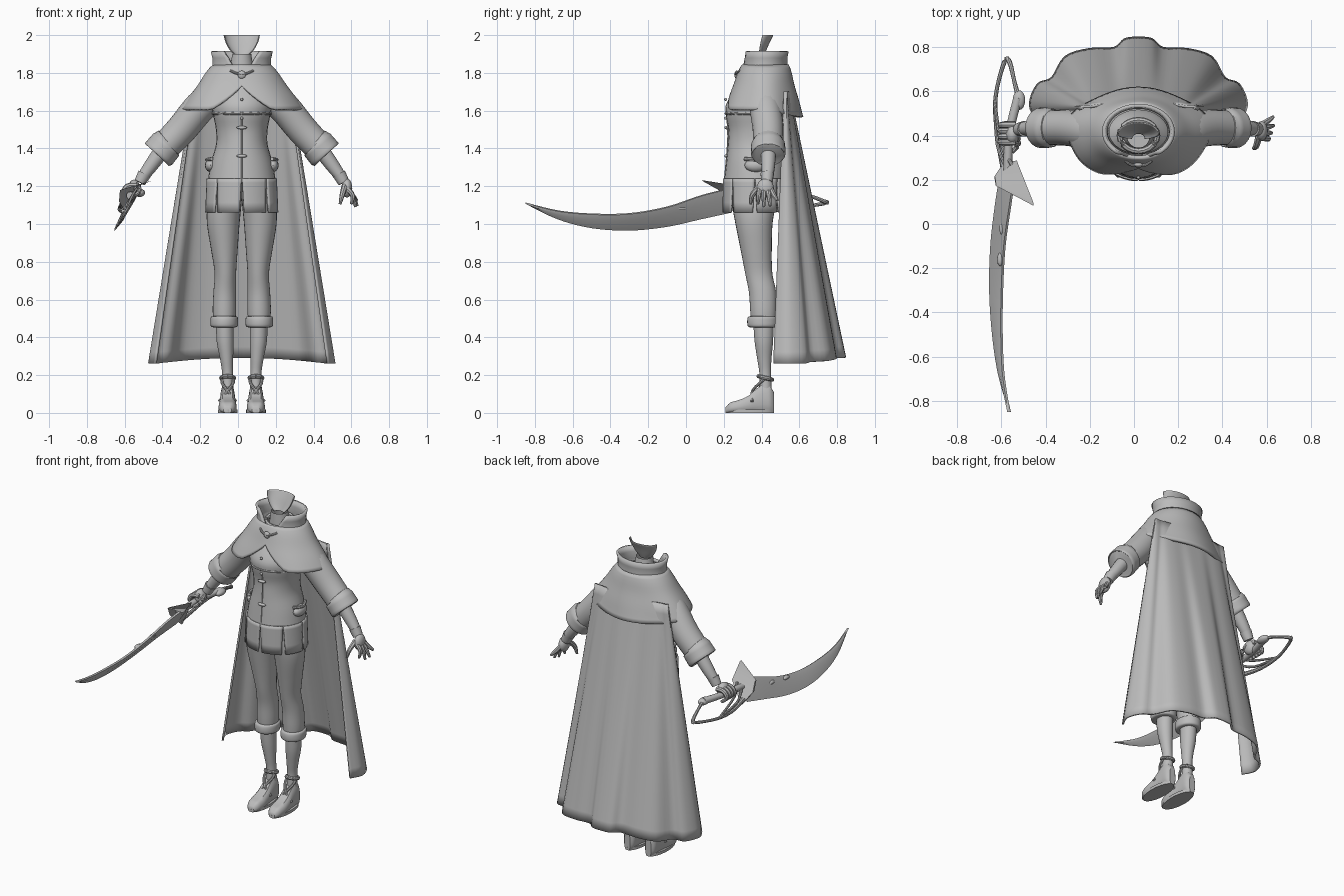
import bpy, bmesh
from math import sin, cos, pi, radians
from mathutils import Vector

cube = bpy.data.objects.get("Cube")
if cube:
    bpy.data.objects.remove(cube)

GREY = bpy.data.materials.new("plain_grey")
GREY.use_nodes = True
GREY.diffuse_color = (0.5, 0.5, 0.5, 1)
GREY.node_tree.nodes["Principled BSDF"].inputs["Base Color"].default_value = (0.5, 0.5, 0.5, 1)
CX = 0.02          # body centre line
parts = []


def finish(name, bm, thick=0, offset=0):
    bmesh.ops.recalc_face_normals(bm, faces=bm.faces[:])
    mesh = bpy.data.meshes.new(name)
    bm.to_mesh(mesh)
    bm.free()
    mesh.materials.append(GREY)
    ob = bpy.data.objects.new(name, mesh)
    bpy.context.collection.objects.link(ob)
    if thick:
        mod = ob.modifiers.new("thickness", 'SOLIDIFY')
        mod.thickness, mod.offset = thick, offset
    parts.append(ob)
    return ob


def spline(pts, sub=4):
    """Smooth curve through points of any dimension."""
    pts = [Vector(p) for p in pts]
    out = []
    for i in range(len(pts) - 1):
        a, b, c, d = pts[max(i - 1, 0)], pts[i], pts[i + 1], pts[min(i + 2, len(pts) - 1)]
        for k in range(sub):
            t = k / sub
            out.append(b + (c - a) * (t / 2) + (a - b * 2.5 + c * 2 - d / 2) * t * t
                       + (b * 1.5 - a / 2 - c * 1.5 + d / 2) * t ** 3)
    return out + [pts[-1]]


def loft(name, rings, closed=True, caps=True, thick=0, offset=0):
    bm = bmesh.new()
    rows = [[bm.verts.new(p) for p in r] for r in rings]
    n = len(rows[0])
    for a, b in zip(rows, rows[1:]):
        for i in range(n if closed else n - 1):
            j = (i + 1) % n
            bm.faces.new((a[i], a[j], b[j], b[i]))
    if closed and caps:
        bm.faces.new(rows[0])
        bm.faces.new(rows[-1])
    return finish(name, bm, thick, offset)


def oval(cx, cy, z, rx, ry, n=28):
    return [Vector((cx + rx * sin(2 * pi * i / n), cy - ry * cos(2 * pi * i / n), z)) for i in range(n)]


def column(name, profile, side=0, caps=True):
    """Stack of ovals: (z, offset from centre line, y, rx, ry)."""
    return loft(name, [oval(CX + side * o, y, z, rx, ry) for z, o, y, rx, ry in
                       [tuple(v) for v in spline([Vector(p) for p in profile])]], caps=caps)


def tube(name, pts, radii, n=10, flat=1.0, sub=4):
    """Round tube; radii are spread evenly along the path."""
    path = spline(pts, sub)
    rings = []
    for i, p in enumerate(path):
        d = (path[min(i + 1, len(path) - 1)] - path[max(i - 1, 0)]).normalized()
        u = d.cross(Vector((0, 1, 0)) if abs(d.y) < 0.8 else Vector((0, 0, 1))).normalized()
        w = d.cross(u)
        f = i / (len(path) - 1) * (len(radii) - 1)
        k = min(int(f), len(radii) - 2)
        r = radii[k] + (radii[k + 1] - radii[k]) * (f - k)
        rings.append([p + u * r * flat * cos(2 * pi * j / n) + w * r * sin(2 * pi * j / n) for j in range(n)])
    return loft(name, rings)


def ball(name, at, size):
    bm = bmesh.new()
    bmesh.ops.create_uvsphere(bm, u_segments=16, v_segments=10, radius=1)
    for v in bm.verts:
        v.co = Vector(at) + Vector([c * s for c, s in zip(v.co, size)])
    return finish(name, bm)


def band(name, cx, cy, z, rx, ry, r, tilt=0):
    pts = [p + Vector((0, 0, tilt * (p.y - cy))) for p in oval(cx, cy, z, rx, ry, 20)]
    return tube(name, pts + [pts[0]], [r, r], 8, sub=1)


# Fitted torso
column("tunic_body", [(1.80, 0, .41, .08, .07), (1.72, 0, .39, .15, .12), (1.64, 0, .37, .16, .155),
                      (1.58, 0, .365, .152, .155), (1.50, 0, .37, .137, .145), (1.42, 0, .37, .137, .148),
                      (1.32, 0, .37, .165, .158), (1.22, 0, .365, .181, .164)])
band("bust_seam", CX, .365, 1.585, .15, .153, .008)
for z in (1.51, 1.36):
    ball("toggle", (CX, .215, z), (.028, .012, .009))
tube("front_seam", [(CX, .212, 1.6), (CX, .222, 1.46), (CX, .203, 1.22)], [.004, .004], 6)
for z in (1.66, 1.56):
    ball("shirt_button", (CX, .21, z), (.008, .008, .008))

# Skirt panels split by tapered slits
for k in range(8):
    rows = []
    for t in (0, .12, .4, .7, 1):
        gap = .008 + .055 * t
        a0, a1 = k * pi / 4 + gap, (k + 1) * pi / 4 - gap
        rows.append([(CX + (.181 + .008 * t) * sin(a0 + (a1 - a0) * i / 8),
                      .365 - (.164 + .003 * t) * cos(a0 + (a1 - a0) * i / 8), 1.24 - .18 * t) for i in range(9)])
    loft("skirt_panel", rows, closed=False, thick=.01)

# Legs, trouser cuffs and shoes
for s in (-1, 1):
    side = "left" if s > 0 else "right"
    column(side + "_trouser_leg", [(1.24, .075, .365, .085, .13), (1.1, .092, .36, .09, .115), (1.0, .098, .36, .086, .098),
                                   (.86, .092, .372, .07, .082), (.74, .087, .385, .057, .072), (.64, .09, .405, .06, .072),
                                   (.54, .092, .41, .062, .07), (.47, .092, .41, .056, .064)], s)
    column(side + "_trouser_cuff", [(.512, .093, .408, .055, .065), (.508, .093, .408, .07, .079), (.485, .093, .406, .073, .082),
                                    (.458, .093, .406, .07, .078), (.452, .093, .406, .05, .06)], s)
    column(side + "_shin", [(.49, .09, .41, .046, .054), (.38, .088, .412, .045, .049), (.28, .08, .415, .034, .037),
                            (.2, .075, .42, .029, .031), (.08, .075, .42, .034, .036)], s)
    shoe = spline([(.21, .022, .03), (.235, .042, .055), (.28, .05, .068), (.33, .047, .09), (.37, .043, .125),
                   (.41, .041, .15), (.445, .038, .14), (.465, .022, .11)], 3)
    fx = CX + s * .075
    loft(side + "_shoe", [[(fx + w * cos(a) * (1 if sin(a) < 0 else .95), y,
                            h / 2 + h / 2 * max(-1, min(1, 1.25 * sin(a))))
                           for a in [2 * pi * i / 20 for i in range(20)]] for y, w, h in shoe])
    loft(side + "_sole", [oval(fx, .337, z, .052, .129) for z in (0, .018)])
    band(side + "_ankle_strap", fx, .42, .185, .034, .036, .011, -.25)
    for d in (-1, 1):
        tube(side + "_shoe_lace", [(fx - d * .045, .35, .06), (fx, .352, .115), (fx + d * .03, .392, .16),
                                   (fx + d * .025, .43, .19)], [.008, .008], 8)

# Sleeves, forearms and belt pouches
for s in (-1, 1):
    side = "left" if s > 0 else "right"
    def at(x, y, z):
        return (CX + s * x, y, z)
    tube(side + "_sleeve", [at(.14, .41, 1.68), at(.22, .42, 1.62), at(.32, .435, 1.5), at(.41, .435, 1.405)],
         [.075, .085, .082, .078], 20)
    tube(side + "_sleeve_cuff", [at(.395, .435, 1.425), at(.4, .435, 1.42), at(.44, .435, 1.372), at(.446, .435, 1.365)],
         [.075, .09, .092, .08], 20)
    tube(side + "_forearm", [at(.4, .435, 1.42), at(.48, .435, 1.31), at(.535, .43, 1.235)], [.045, .037, .027], 14)
    tube(side + "_glove_cuff", [at(.515, .43, 1.265), at(.54, .428, 1.22)], [.036, .03], 14)
    ball(side + "_belt_pouch", at(.165, .37, 1.31), (.03, .06, .035))
    tube(side + "_pouch_flap", [at(.16, .31, 1.345), at(.185, .37, 1.34), at(.16, .43, 1.345)], [.01, .01], 8)

# Open left hand
ball("left_palm", (.577, .42, 1.19), (.028, .045, .05))
for y0, y1, x, z in ((.39, .38, .60, 1.105), (.41, .412, .622, 1.09), (.432, .445, .632, 1.095), (.45, .485, .63, 1.125)):
    tube("left_finger", [(.58, y0, 1.185), (.607, (y0 + y1) / 2, 1.15), (x, y1, z)], [.015, .013, .007], 8)
tube("left_thumb", [(.565, .395, 1.2), (.552, .352, 1.155), (.54, .342, 1.105)], [.018, .014, .007], 8)

# Right hand closed on the grip
ball("right_palm", (-.55, .405, 1.19), (.032, .045, .045))
for i in range(4):
    y = .37 + .026 * i
    tube("right_finger", [(-.535, y, 1.205), (-.585, y, 1.2), (-.605, y, 1.165), (-.575, y + .01, 1.135)],
         [.015, .014, .009], 8)
tube("right_thumb", [(-.53, .4, 1.2), (-.525, .36, 1.17), (-.55, .325, 1.15)], [.017, .013, .009], 8)

# Sabre: rows of y, lower x, lower z, upper x, upper z
blade = spline([(-.85, -.566, 1.107, -.564, 1.112), (-.68, -.615, 1.025, -.59, 1.07), (-.5, -.642, .978, -.598, 1.053),
                (-.3, -.655, .965, -.596, 1.055), (-.1, -.65, .985, -.585, 1.09), (.08, -.63, 1.025, -.56, 1.15),
                (.24, -.605, 1.06, -.535, 1.19)], 5)
rings = []
for y, lx, lz, ux, uz in blade:
    lo, hi = Vector((lx, y, lz)), Vector((ux, y, uz))
    side = Vector((lz - uz, 0, ux - lx)).normalized() * .009
    mid = lo.lerp(hi, .65)
    rings.append([lo, mid + side, hi + side * .6, hi - side * .6, mid - side])
loft("sabre_blade", rings)
for y in (-.16, -.02):
    ball("blade_slot", (-.605 + .07 * (y + .16), y, 1.066 + .13 * (y + .16)), (.014, .03, .012))
guard = [(-.455, .09, 1.23), (-.53, .28, 1.2), (-.59, .27, 1.05), (-.63, .21, 1.12), (-.625, .18, 1.18)]
loft("sabre_guard", [[Vector(p) + Vector((0, d, 0)) for p in guard] for d in (-.007, .007)])
tube("sabre_grip", [(-.57, .21, 1.15), (-.565, .4, 1.165), (-.525, .57, 1.17)], [.021, .019, .021], 12)
ball("sabre_pommel", (-.52, .56, 1.165), (.028, .045, .022))
tube("knuckle_bow", [(-.59, .26, 1.08), (-.62, .42, 1.07), (-.625, .58, 1.085), (-.585, .735, 1.11),
                     (-.562, .73, 1.12), (-.54, .64, 1.155), (-.522, .57, 1.17)], [.015, .01, .009, .012, .009, .012], 8)
for off in (0, .035):
    tube("guard_bar", [(-.54 - off, .25, 1.19 - off), (-.6 - off / 2, .36, 1.14 - off), (-.63, .56, 1.085)], [.009, .007], 8)

# Long cloak hanging open at the front, folds deepening toward the hem
hem = [(0, .842), (.06, .835), (.11, .795), (.22, .79), (.33, .755), (.39, .66), (.455, .63), (.49, .54), (.455, .465)]
top = [(0, .545), (.05, .545), (.1, .543), (.15, .54), (.19, .535), (.22, .53), (.24, .53), (.255, .53), (.25, .52)]
def both_sides(half):
    half = spline(half, 4)
    return [Vector((-p.x, p.y)) for p in reversed(half[1:])] + half
top, hem = both_sides(top), both_sides(hem)
rows = []
for k in range(25):
    t = k / 24
    row = []
    for a, b in zip(top, hem):
        p = a.lerp(b, t)
        row.append((CX + p.x, p.y, 1.7 + (.262 + .03 * max(0, 1 - (b.x / .45) ** 2) - 1.7) * t))
    rows.append(row)
loft("long_cloak", rows, closed=False, thick=.012)

# Shoulder cape with a pointed notch at the front
N = 64
rows = []
for k in range(13):
    t = k / 12
    row = []
    for i in range(N):
        a = 2 * pi * i / N
        front = max(0, cos(a))
        low = 1.605 - .04 * max(0, -cos(a)) + .125 * max(0, 1 - abs(sin(a)) / .5) * (front > 0)
        z = 1.84 + (low - 1.84) * t
        s = ((1.84 - z) / .24) ** .9
        fold = 1 + .025 * s * cos(5 * a + 6 * z) + .02 * sin(9 * s) * (1 - s)
        row.append((CX + (.145 + .175 * s) * fold * sin(a), .42 - .018 * s - (.117 + .08 * s) * fold * cos(a), z))
    rows.append(row)
loft("shoulder_cape", rows, caps=False, thick=.016)

# Standing collar open at the throat
rows = []
for z, gap, r in ((1.79, .12, .94), (1.815, .2, 1.03), (1.835, .3, 1.0), (1.88, .5, 1.0), (1.915, .66, 1.06)):
    arc = [gap + (2 * pi - 2 * gap) * i / 40 for i in range(41)]
    rows.append([(CX + .148 * r * sin(a), .417 - .112 * r * cos(a), z) for a in arc])
loft("standing_collar", rows, closed=False, thick=.016)
band("inner_collar", CX, .40, 1.835, .085, .07, .014, .25)
ball("cloak_clasp", (CX, .268, 1.79), (.022, .012, .022))
for s in (-1, 1):
    tube("clasp_cord", [(CX, .262, 1.79), (CX + s * .035, .268, 1.80), (CX + s * .06, .285, 1.812)], [.007, .006], 8)

# Open neck and flared nape
column("neck", [(1.76, 0, .41, .08, .07), (1.83, 0, .40, .062, .058), (1.9, 0, .395, .05, .05)], caps=False)
rows = []
for z, rx, y, ry in spline([(1.89, .03, .385, .025), (1.92, .06, .388, .035), (1.96, .083, .395, .045), (2.0, .094, .405, .055)]):
    rows.append([(CX + rx * cos(pi * i / 20), y + ry * sin(pi * i / 20), z) for i in range(21)])
loft("nape", rows, closed=False, thick=.005)

# Smooth shading with crisp edges
bpy.ops.object.select_all(action='DESELECT')
for ob in parts:
    ob.select_set(True)
bpy.context.view_layer.objects.active = parts[0]
bpy.ops.object.shade_smooth_by_angle(angle=radians(40))
